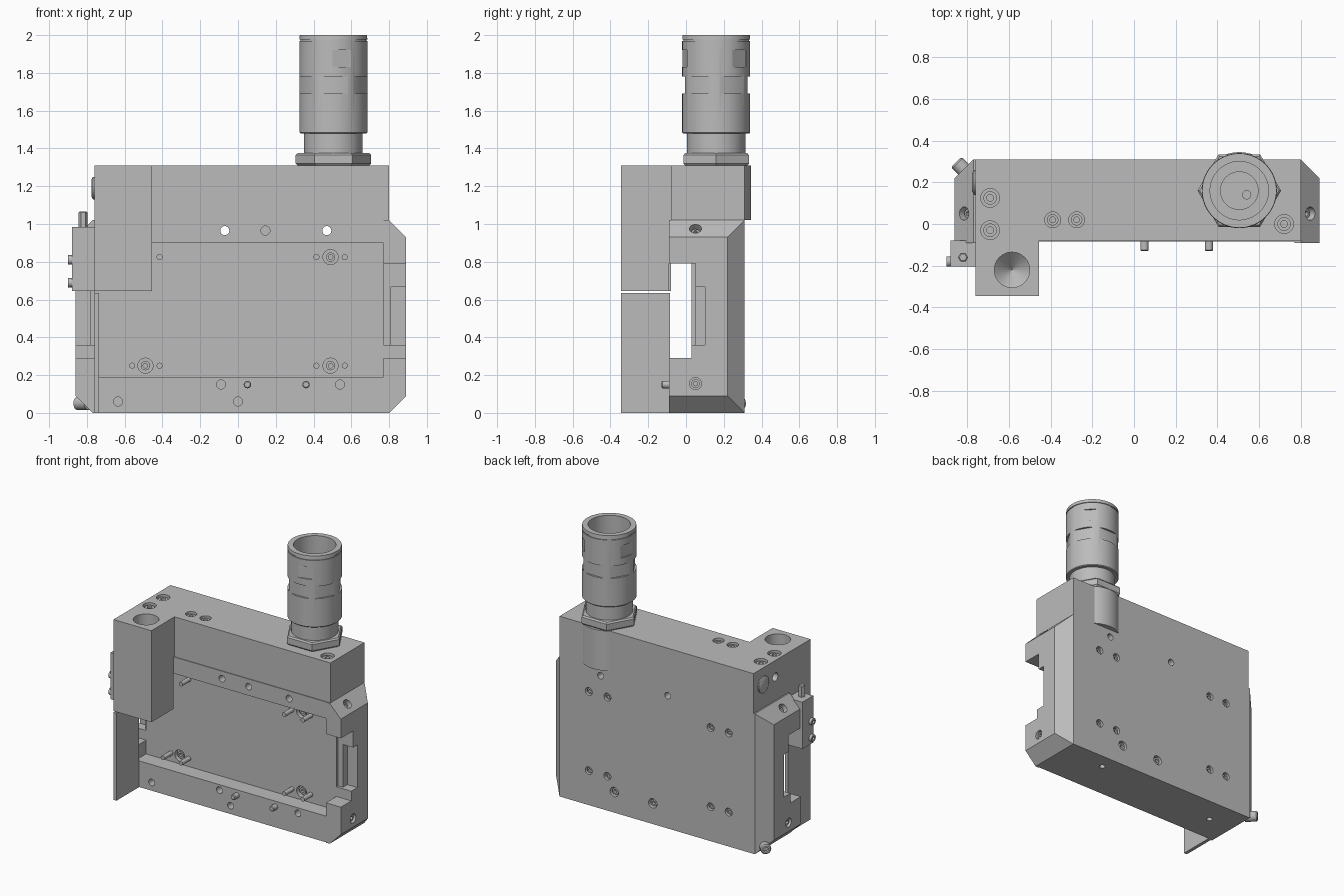
import bpy, bmesh
from math import cos, sin, pi, tau
from mathutils import Vector, Matrix

if "Cube" in bpy.data.objects:
    bpy.data.objects.remove(bpy.data.objects["Cube"])

metal = bpy.data.materials.new("satin_grey_metal")
metal.use_nodes = True
GREY = (0.5, 0.5, 0.5, 1)
metal.diffuse_color = GREY
metal.node_tree.nodes["Principled BSDF"].inputs["Base Color"].default_value = GREY
parts = []
X, Y, Z = Vector((1, 0, 0)), Vector((0, 1, 0)), Vector((0, 0, 1))


def finish(name, bm):
    bmesh.ops.recalc_face_normals(bm, faces=bm.faces)
    me = bpy.data.meshes.new(name)
    bm.to_mesh(me)
    bm.free()
    me.materials.append(metal)
    ob = bpy.data.objects.new(name, me)
    bpy.context.scene.collection.objects.link(ob)
    parts.append(ob)
    return ob


def add_box(bm, lo, hi, matrix=Matrix()):
    lo, hi = Vector(lo), Vector(hi)
    size = Matrix.Diagonal((*(hi - lo), 1))
    bmesh.ops.create_cube(bm, size=1, matrix=matrix @ Matrix.Translation((lo + hi) / 2) @ size)


def add_lathe(bm, profile, pos=(0, 0, 0), axis=Z, seg=24):
    """Revolve (radius, height) points about an axis; open ends are capped."""
    turn = Matrix.Translation(pos) @ Vector(axis).to_track_quat('Z', 'Y').to_matrix().to_4x4()
    rings = [[bm.verts.new(turn @ Vector((r * cos(tau * i / seg), r * sin(tau * i / seg), h)))
              for i in range(seg)] for r, h in profile]
    for a, b in zip(rings, rings[1:]):
        for i in range(seg):
            j = (i + 1) % seg
            bm.faces.new((a[i], a[j], b[j], b[i]))
    bm.faces.new(rings[0])
    bm.faces.new(rings[-1])


def add_prism(bm, points, vector):
    face = bm.faces.new([bm.verts.new(p) for p in points])
    out = bmesh.ops.extrude_face_region(bm, geom=[face])
    bmesh.ops.translate(bm, vec=vector, verts=[v for v in out["geom"] if isinstance(v, bmesh.types.BMVert)])


def box(name, lo, hi):
    bm = bmesh.new()
    add_box(bm, lo, hi)
    return finish(name, bm)


def lathe(name, profile, pos=(0, 0, 0), axis=Z, seg=24):
    bm = bmesh.new()
    add_lathe(bm, profile, pos, axis, seg)
    return finish(name, bm)


def boolean(ob, other, operation='DIFFERENCE'):
    mod = ob.modifiers.new("cut", 'BOOLEAN')
    mod.object, mod.operation, mod.solver = other, operation, 'EXACT'
    bpy.context.view_layer.update()
    dg = bpy.context.evaluated_depsgraph_get()
    me = bpy.data.meshes.new_from_object(ob.evaluated_get(dg))
    ob.modifiers.clear()
    ob.data = me
    parts.remove(other)
    bpy.data.objects.remove(other)


def drill(ob, holes):
    """Each hole is (position, inward direction, radius, depth)."""
    bm = bmesh.new()
    for pos, axis, r, depth in holes:
        add_lathe(bm, [(r, -0.02), (r, depth)], pos, axis)
    boolean(ob, finish("drill_cutter", bm))


def screw(name, pos, axis, r, sink=0.012):
    """Socket head sitting in its counterbore."""
    lathe(name, [(r * .72, .045), (r * .72, sink), (r * .36, sink), (r * .36, sink + .02)], pos, axis)


# Main frame: C-shaped section with the front recess
section = [(-.085, 0), (.31, 0), (.31, 1.02), (-.085, 1.02), (-.085, .9), (.03, .9), (.03, .19), (-.085, .19)]
bm = bmesh.new()
add_prism(bm, [(-.76, y, z) for y, z in section], (1.53, 0, 0))
frame = finish("main_frame", bm)

bolt_spots = [(x, z) for x in (-.56, -.415, .415, .565) for z in (.25, .825)]
dowel_spots = [(.05, .15), (.36, .15)]
holes = [((x, .31, z), -Y, .028, .04) for x, z in bolt_spots]
holes += [((x, .31, z), -Y, .034, .04) for x, z in dowel_spots]
holes += [((x, -.085, .965), Y, .024, .5) for x in (-.07, .47)]
holes += [((.145, -.085, .965), Y, .024, .08)]
holes += [((x, -.085, z), Y, .024, .06) for x, z in ((-.635, .06), (0, .06), (-.09, .15), (.54, .15))]
holes += [((x, .03, z), Y, .04, .03) for x, z in ((-.49, .25), (.49, .25), (.49, .825))]
holes += [((.45, .2, 0), Z, .02, .06), ((-.57, .12, 0), Z, .02, .06)]
drill(frame, holes)
for x, z in bolt_spots:
    screw("back_screw", (x, .31, z), -Y, .028)
    lathe("recess_bolt_tip", [(.016, 0), (.016, .1)], (x, .035, z), -Y, 16)
for x, z in dowel_spots:
    screw("dowel_screw", (x, .31, z), -Y, .034)
    lathe("front_dowel", [(.02, 0), (.02, .055), (.015, .06)], (x, -.07, z), -Y, 16)
for x, z in ((-.49, .25), (.49, .25), (.49, .825)):
    screw("recess_screw", (x, .03, z), Y, .034)

# Top block with hanging front column and round cable boss
GX, GY = .505, .16
outline = [(-.76, -.345), (-.455, -.345), (-.455, -.08), (.8, -.08), (.8, .31), (-.76, .31)]
bm = bmesh.new()
add_prism(bm, [(x, y, 1.02) for x, y in outline], (0, 0, .29))
top = finish("top_block", bm)
boolean(top, box("column", (-.76, -.345, .645), (-.455, -.09, 1.1)), 'UNION')
boolean(top, lathe("boss", [(.185, 1.02), (.185, 1.31)], (GX, GY, 0), Z, 48), 'UNION')
top_screws = [(-.69, .125, .045), (-.69, -.03, .045), (-.39, .02, .038), (-.275, .02, .038), (.72, 0, .045)]
drill(top, [((x, y, 1.31), -Z, r, .04) for x, y, r in top_screws]
      + [((-.76, .06, 1.19), X, .03, .06)])
boolean(top, lathe("bore_cutter", [(.085, -.02), (.085, .3), (.002, .38)], (-.585, -.22, 1.31), -Z, 32))
for x, y, r in top_screws:
    screw("top_screw", (x, y, 1.31), -Z, r)

# Thin guard fin below the column
box("guard_fin", (-.76, -.345, 0), (-.735, -.085, .635))


# Chamfered end caps with stepped cable window
def end_cap(name, side, inner, edge, outer):
    bm = bmesh.new()
    pts = [(x, y, z) for x in (inner, edge) for y in (-.09, .31) for z in (0, 1.02)]
    pts += [(outer, y, z) for y in (-.09, .22) for z in (.09, .93)]
    for p in pts:
        bm.verts.new((side * p[0], p[1], p[2]))
    bmesh.ops.convex_hull(bm, input=bm.verts)
    bmesh.ops.dissolve_limit(bm, angle_limit=.01, verts=bm.verts, edges=bm.edges)
    cap = finish(name, bm)
    for x0, y1, z0, z1 in ((.7, .03, .29, .79), (.7, .05, .36, .79), (edge + .01, .1, .36, .67)):
        xs = sorted((side * x0, side * 1.0))
        boolean(cap, box("window_cutter", (xs[0], -.2, z0), (xs[1], y1, z1)))
    slope = Vector((-side, 0, -1)).normalized()
    mid = (edge + outer) / 2
    drill(cap, [((side * outer, .05, .155), -side * X, .032, .05),
                ((side * mid, .05, .975), slope, .032, .06)])
    screw("cap_screw", (side * outer, .05, .155), -side * X, .032)
    screw("cap_slope_screw", (side * mid, .05, .975), slope, .03, .025)


end_cap("left_end_cap", 1, .77, .8, .89)
end_cap("right_end_cap", -1, .76, .77, .86)

# Clamp, button and angled pin on the right end
box("clamp_block", (-.88, -.205, .645), (-.76, -.08, .985))
lathe("clamp_stud", [(.024, 0), (.024, .08), (.018, .085)], (-.82, -.16, .98), Z, 6)
for z in (.69, .81):
    lathe("clamp_screw", [(.025, 0), (.025, .025), (.012, .025), (.012, .012)], (-.875, -.18, z), -X)
lathe("side_button", [(.06, 0), (.06, .01), (.045, .018)], (-.758, .2, 1.19), -X, 32)
lathe("angled_pin", [(.036, 0), (.036, .08), (.028, .088), (.016, .088), (.016, .07)],
      (-.79, .235, .05), (-1, 1, 0))

# Cable gland: hex nut and hollow stepped sleeve with wrench flats
lathe("gland_nut", [(.19, 1.31), (.2, 1.32), (.2, 1.365), (.19, 1.375)], (GX, GY, 0), Z, 6)
sleeve = lathe("gland_sleeve", [(.155, 1.37), (.155, 1.48), (.175, 1.48), (.18, 1.485), (.18, 1.968),
                                (.174, 1.968), (.174, 1.976), (.18, 1.976), (.178, 2.0), (.14, 2.0),
                                (.14, 1.6), (.09, 1.6), (.09, 1.42)], (GX, GY, 0), Z, 64)
bm = bmesh.new()
for k in range(6):
    spin = Matrix.Translation((GX, GY, 0)) @ Matrix.Rotation(k * pi / 3 + pi / 6, 4, 'Z')
    add_box(bm, (.165, -.085, 1.69), (.25, .085, 1.78), spin)
for k in range(3):
    spin = Matrix.Translation((GX, GY, 0)) @ Matrix.Rotation(k * tau / 3 + pi / 4, 4, 'Z')
    add_box(bm, (.171, -.05, 1.83), (.25, .05, 1.92), spin)
boolean(sleeve, finish("flat_cutter", bm))
drill(sleeve, [((.54, .14, 1.42), -Z, .02, .03)])

# Smooth round walls, keep machined edges sharp
bpy.ops.object.select_all(action='DESELECT')
for ob in parts:
    ob.select_set(True)
bpy.context.view_layer.objects.active = frame
bpy.ops.object.shade_smooth_by_angle(angle=pi / 6)
